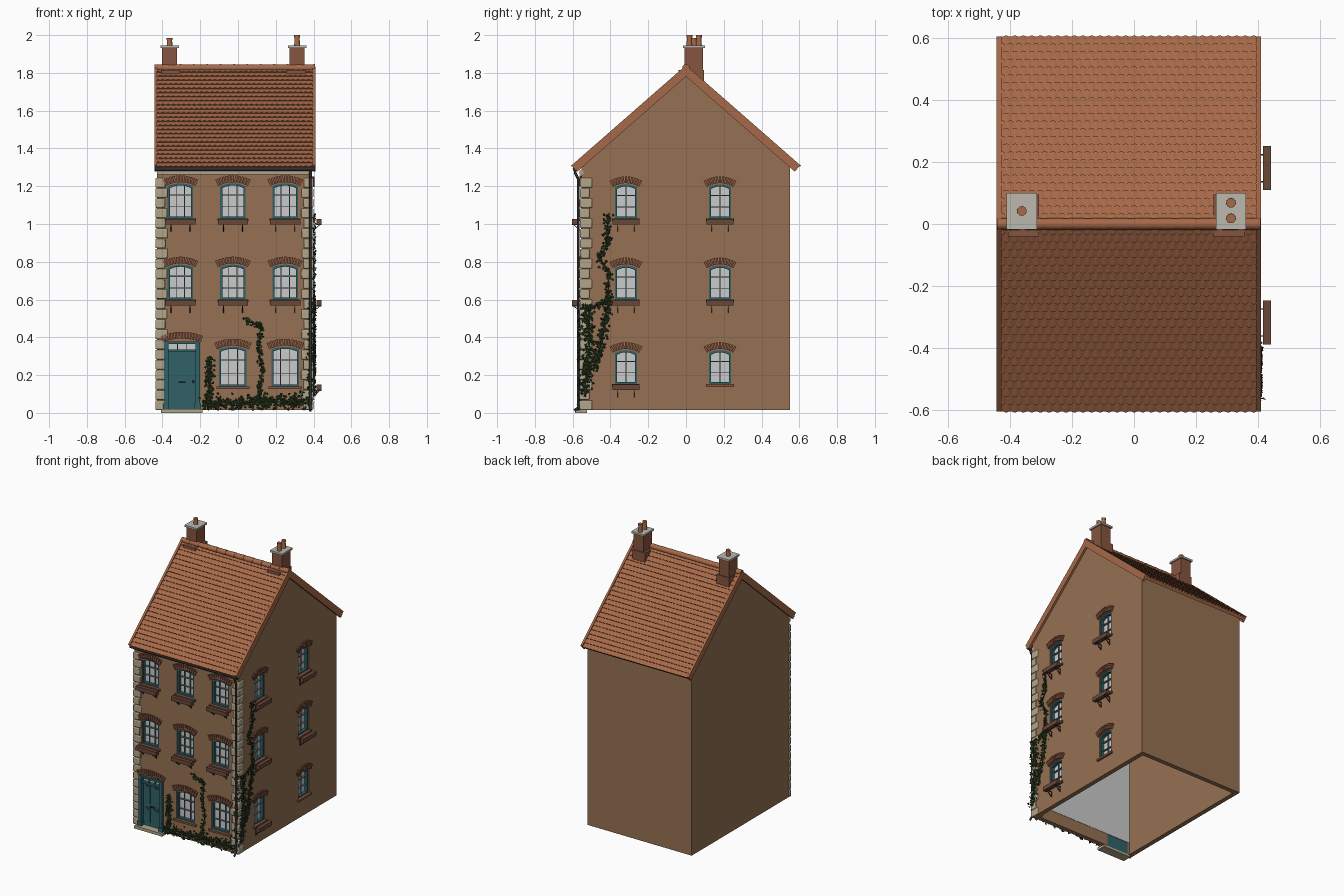
import bpy, bmesh, math, random
from mathutils import Matrix, Vector

if "Cube" in bpy.data.objects:
    bpy.data.objects.remove(bpy.data.objects["Cube"])

random.seed(4)
XL, XR, YF, YB, ZB = -0.43, 0.392, -0.553, 0.55, 0.015
COL = dict(wall=(.30, .165, .085), tile=(.38, .14, .065), brick=(.24, .09, .05), stone=(.45, .38, .26),
           teal=(.03, .12, .135), glass=(.62, .63, .63), dark=(.03, .03, .03), wood=(.14, .065, .04),
           ivy=(.022, .045, .014), cap=(.5, .48, .42), bar=(.13, .2, .21))
MATS = {}
for k, c in COL.items():
    MATS[k] = bpy.data.materials.new(k)
    MATS[k].diffuse_color = (*c, 1)
PARTS = {}


def part(name, mat):
    if name not in PARTS:
        PARTS[name] = (bmesh.new(), mat)
    return PARTS[name][0]


def box(bm, x0, x1, y0, y1, z0, z1, M=Matrix()):
    m = M @ Matrix.Translation(((x0 + x1) / 2, (y0 + y1) / 2, (z0 + z1) / 2)) \
        @ Matrix.Diagonal((x1 - x0, y1 - y0, z1 - z0, 1))
    bmesh.ops.create_cube(bm, size=1, matrix=m)


def cyl(bm, p, r1, r2, h, rot=Matrix(), n=16):
    bmesh.ops.create_cone(bm, cap_ends=True, segments=n, radius1=r1, radius2=r2, depth=h,
                          matrix=Matrix.Translation(p) @ rot)


def prism(bm, a, b):
    """Solid between two matching loops of points."""
    va, vb = [bm.verts.new(p) for p in a], [bm.verts.new(p) for p in b]
    n = len(va)
    fs = [bm.faces.new(va[::-1]), bm.faces.new(vb)]
    fs += [bm.faces.new((va[i], va[(i + 1) % n], vb[(i + 1) % n], vb[i])) for i in range(n)]
    bmesh.ops.recalc_face_normals(bm, faces=fs)


def ring(bm, outer, inner, d0, d1, M):
    """Flat frame between two outlines, between wall depths d0 and d1."""
    loops = [[bm.verts.new(M @ Vector((u, d, z))) for u, z in o]
             for o, d in ((outer, d0), (inner, d0), (inner, d1), (outer, d1))]
    n, fs = len(outer), []
    for k in range(4):
        a, b = loops[k], loops[(k + 1) % 4]
        fs += [bm.faces.new((a[i], a[(i + 1) % n], b[(i + 1) % n], b[i])) for i in range(n)]
    bmesh.ops.recalc_face_normals(bm, faces=fs)


def arch(w, z0, z1, rise, n=8):
    """Outline with a shallow arched head, half width w."""
    top = [(w * math.cos(math.pi * i / n), z1 + rise * (1 - math.cos(math.pi * i / n) ** 2)) for i in range(n + 1)]
    return [(-w, z0), (w, z0)] + top


def tube(name, pts, r, mat):
    cu = bpy.data.curves.new(name, 'CURVE')
    cu.dimensions, cu.bevel_depth, cu.bevel_resolution, cu.use_fill_caps = '3D', r, 2, True
    s = cu.splines.new('POLY')
    s.points.add(len(pts) - 1)
    for q, p in zip(s.points, pts):
        q.co = (*p, 1)
    cu.materials.append(MATS[mat])
    bpy.context.collection.objects.link(bpy.data.objects.new(name, cu))


def front(u):
    return Matrix.Translation((u, YF, 0))


def side(v):
    return Matrix.Translation((XR, v, 0)) @ Matrix.Rotation(math.pi / 2, 4, 'Z')


# walls: hollow gabled shell, open below
def gable(bm, x0, x1, y0, y1, z0, apex):
    pr = [(y0, z0), (y1, z0), (y1, apex + .875 * -abs(y1)), (0, apex), (y0, apex + .875 * -abs(y0))]
    prism(bm, [(x0, y, z) for y, z in pr], [(x1, y, z) for y, z in pr])


T = .032
gable(part("walls", "wall"), XL, XR, YF, YB, ZB, 1.80)
gable(part("cut_hollow", "wall"), XL + T, XR - T, YF + T, YB - T, -.1, 1.76)
cut = part("cut_openings", "wall")


def opening(M, w, z0, z1, rise):
    o = arch(w, z0, z1, rise)
    prism(cut, [M @ Vector((u, -.02, z)) for u, z in o], [M @ Vector((u, T + .01, z)) for u, z in o])


def brick_arch(M, w, z, rise, n, length=.036):
    R = (w * w + rise * rise) / (2 * rise)
    half = math.asin(w / R)
    for i in range(n):
        a = -half + 2 * half * (i + .5) / n
        m = M @ Matrix.Translation((0, 0, z + rise - R)) @ Matrix.Rotation(a, 4, 'Y')
        hw = R * half / n * .9
        box(part("brick_arches", "brick"), -hw, hw, -.012, .01, R, R + length, m)


def window(M, w, z0, z1, cols, planter):
    rise = .014
    opening(M, w, z0, z1 - rise, rise)
    ring(part("window_frames", "teal"), arch(w, z0, z1 - rise, rise),
         arch(w - .011, z0 + .011, z1 - rise - .011, rise), .006, .03, M)
    bars = part("glazing_bars", "bar")
    for i in range(1, cols):
        u = -w + 2 * w * i / cols
        box(bars, u - .002, u + .002, .018, .03, z0, z1 - .006, M)
    for i in (1, 2):
        z = z0 + (z1 - z0) * i / 3
        h = .002 if i == 1 else .003
        box(bars, -w, w, .016, .03, z - h, z + h, M)
    brick_arch(M, w + .012, z1 - rise, rise + .006, 11)
    box(part("window_sills", "brick"), -w - .015, w + .015, -.014, .02, z0 - .014, z0, M)
    if planter:
        box(part("planters", "wood"), -w - .013, w + .013, -.05, -.024, z0 - .032, z0 - .003, M)
        for u in (-w * .75, w * .75):
            b = part("planter_brackets", "dark")
            box(b, u - .002, u + .002, -.05, 0, z0 - .036, z0 - .032, M)
            box(b, u - .002, u + .002, -.004, 0, z0 - .072, z0 - .03, M)
            m = M @ Matrix.Translation((u, -.021, z0 - .052)) @ Matrix.Rotation(math.radians(-42), 4, 'X')
            box(b, -.002, .002, -.027, .027, -.002, .002, m)


for u in (-.305, -.027, .25):
    window(front(u), .067, 1.03, 1.215, 3, True)
    window(front(u), .067, .60, .785, 3, True)
for u in (-.027, .25):
    window(front(u), .073, .14, .35, 3, False)
for v in (-.318, .18):
    for z in (1.03, .60, .152):
        window(side(v), .058, z, z + .18, 2, z > .2 or v < 0)

# glazing sheets behind the front and right walls
g = part("glass", "glass")
box(g, XL + T, XR - T, YF + T - .004, YF + T + .002, .1, 1.25)
box(g, XR - T - .002, XR - T + .004, -.40, .26, .13, 1.25)

# front door with pilasters, transom light, panels and step
D = front(-.297)
opening(D, .085, ZB - .03, .362, .012)
d = part("front_door", "teal")
for s in (-1, 1):
    box(d, *sorted((s * .072, s * .096)), -.014, .03, ZB, .372, D)
    box(d, *sorted((s * .068, s * .100)), -.018, .03, ZB, .05, D)
    box(d, *sorted((s * .021, s * .025)), .004, .03, .335, .366, D)
box(d, -.096, .096, -.014, .03, .364, .378, D)
box(d, -.08, .08, -.004, .03, .322, .335, D)
box(d, -.074, .074, .016, .03, ZB, .33, D)
for s in (-1, 1):
    for z0, z1 in ((.04, .15), (.175, .31)):
        box(d, s * .033 - .025, s * .033 + .025, .011, .02, z0, z1, D)
        box(d, s * .033 - .018, s * .033 + .018, .007, .02, z0 + .008, z1 - .008, D)
box(part("transom_light", "glass"), -.074, .074, .018, .026, .333, .366, D)
k = part("door_fittings", "dark")
bmesh.ops.create_uvsphere(k, u_segments=10, v_segments=6, radius=.006, matrix=D @ Matrix.Translation((.06, .006, .165)))
box(k, -.018, .018, .008, .02, .158, .166, D)
box(part("door_step", "stone"), -.11, .11, -.035, .03, 0, .02, D)
brick_arch(D, .1, .373, .02, 14)

# alternating corner stones on the two front corners
q = part("corner_stones", "stone")
N, h = 23, (1.245 - ZB) / 23
for i in range(N):
    a, b = (.056, .042) if i % 2 else (.044, .056)
    j = random.uniform(-.002, .002)
    z0, z1 = ZB + i * h + .001, ZB + (i + 1) * h - .002
    box(q, XL - .008, XL + a + j, YF - .009 + j, YF + .004, z0, z1)
    box(q, XR - a + j, XR + .007, YF - .009 + j, YF + b, z0, z1)


# roof: slabs, barge boards and stepped wavy tile courses
def on_roof(x, s, t, hh):
    return (x, s * (.598 * t + .659 * hh), 1.826 - .523 * t + .752 * hh)


for s in (-1, 1):
    for nm, x0, x1, lo, hi in (("roof_slab", -.435, .40, -.02, 0),
                               ("barge_boards", -.443, -.428, -.034, .011), ("barge_boards", .394, .409, -.034, .011)):
        pr = [(0, hi), (1, hi), (1, lo), (0, lo)]
        prism(part(nm, "tile"), [on_roof(x0, s, *p) for p in pr], [on_roof(x1, s, *p) for p in pr])
    bm = part("roof_tiles", "tile")
    rows, cols, sub = 24, 30, 4
    n = cols * sub
    for r in range(rows):
        lines = []
        for t, h0, h1 in ((r / rows, .001, 0), ((r + 1.12) / rows, .008, .0035), ((r + 1.12) / rows, .001, 0)):
            lines.append([bm.verts.new(on_roof(-.43 + .826 * i / n, s, min(t, 1.01),
                          h0 + h1 * math.sin(2 * math.pi * (i / sub + .5 * (r % 2))+.6))) for i in range(n + 1)])
        for a, b in zip(lines, lines[1:]):
            for i in range(n):
                f = (a[i], a[i + 1], b[i + 1], b[i])
                bm.faces.new(f if s > 0 else f[::-1])

# ridge tiles
for i in range(12):
    L = .85 / 12
    cyl(part("ridge_tiles", "tile"), (-.442 + L * (i + .5), 0, 1.826), .018, .020, L, Matrix.Rotation(math.pi / 2, 4, 'Y'), 12)

# chimneys with stone caps and clay pots
for cx, pots, top in ((-.362, (.042,), 1.985), (.313, (.018, .068), 2.0)):
    b = part("chimneys", "brick")
    box(b, cx - .04, cx + .04, -.008, .09, 1.72, 1.935)
    dx = -.006 if cx > 0 else .006
    box(b, cx - .05 + dx, cx + .05 + dx, -.04, .095, 1.72, 1.815)
    box(part("chimney_caps", "cap"), cx - .049, cx + .049, -.017, .1, 1.932, 1.945)
    for y in pots:
        p = part("chimney_pots", "tile")
        cyl(p, (cx, y, (top + 1.94) / 2), .016, .012, top - 1.94)
        cyl(p, (cx, y, top - .006), .0155, .0155, .012)

# cornice, gutter and drainpipe
box(part("cornice", "stone"), XL, XR, YF - .012, YF + .01, 1.262, 1.284)
tube("gutter", [(-.438, -.588, 1.292), (.405, -.588, 1.292)], .012, "dark")
tube("drainpipe", [(.383, -.588, 1.285), (.383, -.585, 1.268), (.383, -.571, 1.24), (.383, -.571, .03), (.383, -.59, .012)],
     .007, "dark")

# ivy: stems with scattered folded leaves
IVY = [(front(0), [(-.18, .05), (.38, .06)], .035, 420), (front(0), [(-.155, .04), (-.15, .30)], .018, 130),
       (front(0), [(.10, .05), (.13, .22), (.11, .33), (.12, .46), (.04, .49)], .013, 130),
       (front(0), [(.38, .04), (.387, .58)], .012, 150),
       (side(0), [(-.54, .10), (-.51, .35), (-.53, .57)], .028, 340), (side(0), [(-.49, .22), (-.43, .45), (-.41, .62)], .022, 190),
       (side(0), [(-.52, .55), (-.41, .60), (-.41, .75), (-.46, .82), (-.41, .9), (-.42, 1.05)], .018, 210)]
leaf = part("ivy_leaves", "ivy")
for k, (M, path, spread, count) in enumerate(IVY):
    tube(f"ivy_stem_{k}", [M @ Vector((u, -.005, z)) for u, z in path], .003, "ivy")
    P = [Vector(p) for p in path]
    seg = [(b - a).length for a, b in zip(P, P[1:])]
    for _ in range(count):
        i = random.choices(range(len(seg)), seg)[0]
        c = P[i].lerp(P[i + 1], random.random()) + Vector((random.gauss(0, spread * .55), random.gauss(0, spread * .55)))
        m = M @ Matrix.Translation((c.x, -random.uniform(.006, .02), max(c.y, .02))) \
            @ Matrix.Rotation(random.uniform(-.6, .6), 4, 'X') @ Matrix.Rotation(random.uniform(-.6, .6), 4, 'Z') \
            @ Matrix.Rotation(random.uniform(0, 6.28), 4, 'Y')
        r = random.uniform(.007, .012)
        a, b, e, f = [leaf.verts.new(m @ Vector(p)) for p in ((0, 0, -r), (r * .8, .004, 0), (0, 0, r), (-r * .8, .004, 0))]
        leaf.faces.new((a, b, e))
        leaf.faces.new((a, e, f))

# turn the collected parts into objects
OB = {}
for name, (bm, mat) in PARTS.items():
    me = bpy.data.meshes.new(name)
    bm.to_mesh(me)
    bm.free()
    me.materials.append(MATS[mat])
    OB[name] = bpy.data.objects.new(name, me)
    bpy.context.collection.objects.link(OB[name])
bev = OB["corner_stones"].modifiers.new("soft", 'BEVEL')
bev.width, bev.segments = .006, 2
for c in ("cut_hollow", "cut_openings"):
    m = OB["walls"].modifiers.new(c, 'BOOLEAN')
    m.operation, m.solver, m.object = 'DIFFERENCE', 'EXACT', OB[c]
    OB[c].hide_render = True
    OB[c].display_type = 'WIRE'
bpy.context.view_layer.objects.active = OB["walls"]
for c in ("cut_hollow", "cut_openings"):
    bpy.ops.object.modifier_apply(modifier=c)
    bpy.data.objects.remove(OB[c])

# smooth the rounded parts
bpy.ops.object.select_all(action='DESELECT')
for nm in ("ridge_tiles", "chimney_pots", "roof_tiles", "corner_stones", "door_fittings"):
    OB[nm].select_set(True)
bpy.context.view_layer.objects.active = OB["ridge_tiles"]
bpy.ops.object.shade_smooth_by_angle(angle=math.radians(40))

for m in bpy.data.materials:
    if m.users and not m.is_grease_pencil:
        m.use_nodes = True
        m.node_tree.nodes["Principled BSDF"].inputs["Base Color"].default_value = m.diffuse_color
